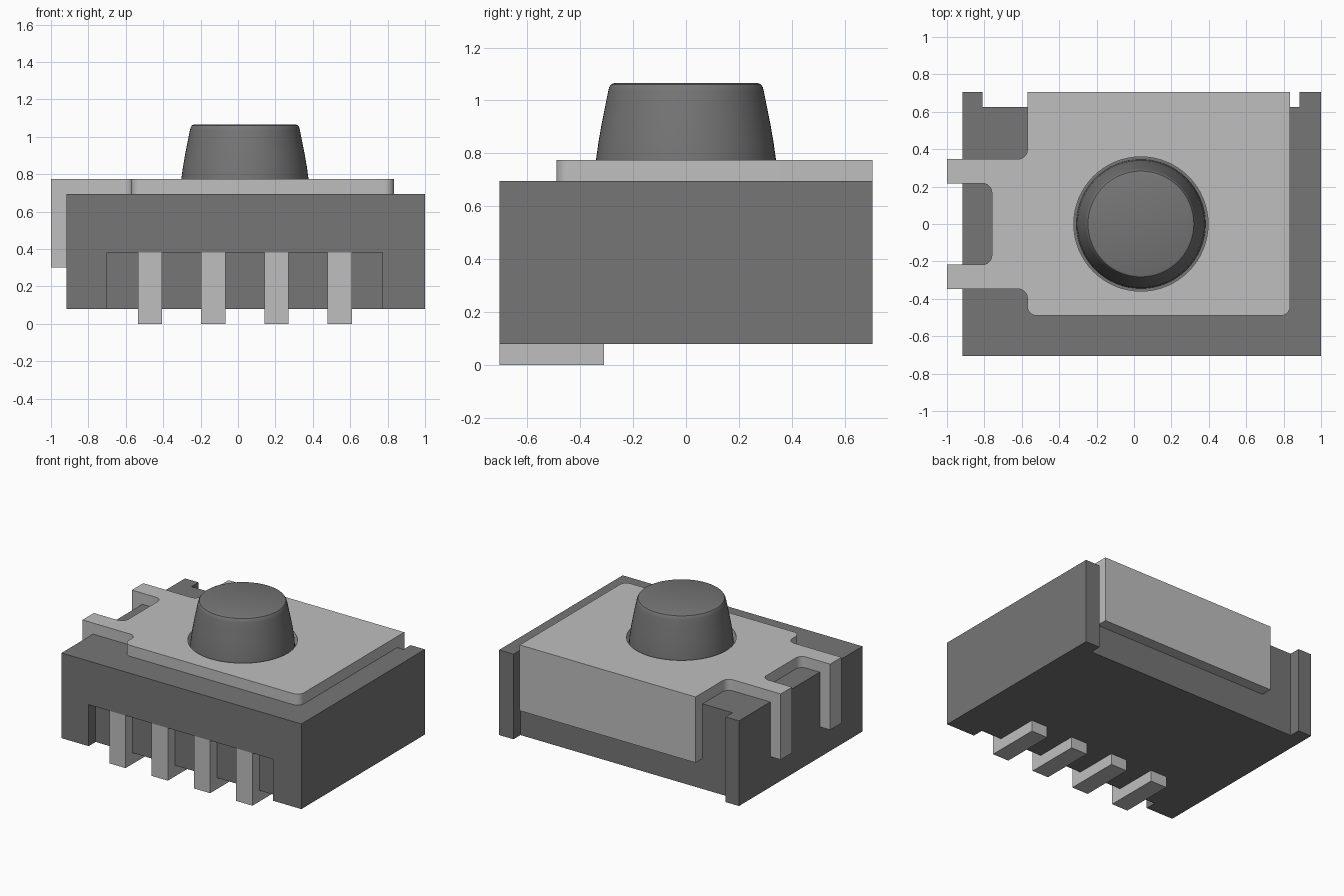
import bpy, bmesh
from math import radians
from mathutils import Vector, Matrix

cube = bpy.data.objects.get("Cube")
if cube:
    bpy.data.objects.remove(cube, do_unlink=True)


def material(name, value):
    m = bpy.data.materials.new(name)
    m.use_nodes = True
    color = (value, value, value, 1)
    m.diffuse_color = color
    m.node_tree.nodes["Principled BSDF"].inputs["Base Color"].default_value = color
    return m


DARK = material("dark grey plastic", 0.18)
METAL = material("light grey metal", 0.52)


def finish(name, bm, mat):
    bmesh.ops.recalc_face_normals(bm, faces=bm.faces)
    mesh = bpy.data.meshes.new(name)
    bm.to_mesh(mesh)
    bm.free()
    mesh.materials.append(mat)
    ob = bpy.data.objects.new(name, mesh)
    bpy.context.collection.objects.link(ob)
    return ob


def extrude(name, points, offset, mat):
    """Extrude a closed outline of 3D points along an offset."""
    bm = bmesh.new()
    face = bm.faces.new([bm.verts.new(p) for p in points])
    out = bmesh.ops.extrude_face_region(bm, geom=[face])
    moved = [g for g in out["geom"] if isinstance(g, bmesh.types.BMVert)]
    bmesh.ops.translate(bm, verts=moved, vec=offset)
    return finish(name, bm, mat)


def box(name, x, y, z, mat):
    outline = [(x[0], y[0], z[0]), (x[1], y[0], z[0]), (x[1], y[1], z[0]), (x[0], y[1], z[0])]
    return extrude(name, outline, (0, 0, z[1] - z[0]), mat)


def select_only(ob):
    bpy.ops.object.select_all(action="DESELECT")
    ob.select_set(True)
    bpy.context.view_layer.objects.active = ob


def combine(ob, other, operation):
    mod = ob.modifiers.new("combine", "BOOLEAN")
    mod.operation, mod.solver, mod.object = operation, "EXACT", other
    select_only(ob)
    bpy.ops.object.modifier_apply(modifier=mod.name)
    bpy.data.objects.remove(other, do_unlink=True)


def rounded(corners, z, steps=6):
    """Outline whose corners (x, y, radius) are filleted where radius > 0."""
    points = []
    for i, (x, y, r) in enumerate(corners):
        p = Vector((x, y, z))
        if not r:
            points.append(p)
            continue
        before = Vector((*corners[i - 1][:2], z))
        after = Vector((*corners[(i + 1) % len(corners)][:2], z))
        u, v = (before - p).normalized() * r, (after - p).normalized() * r
        center = p + u + v
        for k in range(steps + 1):
            turn = Matrix.Rotation(radians(90 * k / steps), 3, u.cross(v))
            points.append(center - turn.inverted() @ v)
    return points


def smooth(ob):
    select_only(ob)
    bpy.ops.object.shade_smooth_by_angle(angle=radians(30))


FRONT, BACK, WALL = -0.705, 0.705, 0.08
BASE, DECK, COVER = 0.08, 0.695, 0.775
BUTTON_X = 0.037

# Housing with a pin recess in front and a full-height recess behind
housing = box("housing", (-0.917, 1), (FRONT, BACK), (BASE, DECK), DARK)
combine(housing, box("pin_recess", (-0.7, 0.772), (-0.9, FRONT + WALL), (-0.1, 0.38), DARK), "DIFFERENCE")
combine(housing, box("back_recess", (-0.81, 0.885), (BACK - WALL, 0.9), (-0.1, 0.9), DARK), "DIFFERENCE")

# Metal cover plate with two side arms
left, right, arm, slot = -0.57, 0.835, 0.347, 0.217
outline = [
    (left, -0.49, 0.05), (right, -0.49, 0.05), (right, BACK, 0), (left, BACK, 0),
    (left, arm, 0.05), (-1, arm, 0), (-1, slot, 0), (-0.76, slot, 0.05),
    (-0.76, -slot, 0.05), (-1, -slot, 0), (-1, -arm, 0), (left, -arm, 0.05),
]
cover = extrude("cover_plate", rounded(outline, DECK), (0, 0, COVER - DECK), METAL)

# Bent-down skirt and arm ends
combine(cover, box("skirt", (left, right), (BACK - WALL, BACK), (0.3, COVER), METAL), "UNION")
for y in ((-arm, -slot), (slot, arm)):
    combine(cover, box("arm_end", (-1, -0.917), y, (0.3, COVER), METAL), "UNION")

# Round opening for the button
bm = bmesh.new()
bmesh.ops.create_cone(bm, cap_ends=True, segments=64, radius1=0.359, radius2=0.359, depth=0.4,
                      matrix=Matrix.Translation((BUTTON_X, 0, COVER)))
combine(cover, finish("opening", bm, METAL), "DIFFERENCE")
smooth(cover)

# Button, a turned profile of (radius, height)
profile = [(0, DECK), (0.345, DECK), (0.34, COVER), (0.331, 0.84), (0.319, 0.91), (0.305, 0.98),
           (0.294, 1.035), (0.29, 1.05), (0.283, 1.061), (0.27, 1.066), (0, 1.066)]
bm = bmesh.new()
verts = [bm.verts.new((r, 0, z)) for r, z in profile]
edges = [bm.edges.new(pair) for pair in zip(verts, verts[1:])]
bmesh.ops.spin(bm, geom=verts + edges, cent=(0, 0, 0), axis=(0, 0, 1), angle=radians(360), steps=64)
bmesh.ops.remove_doubles(bm, verts=bm.verts, dist=0.0005)
button = finish("button", bm, DARK)
button.location.x = BUTTON_X
smooth(button)

# Four L-shaped pins
for i in range(4):
    x = -0.535 + 0.338 * i
    side = [(FRONT, 0), (-0.31, 0), (-0.31, BASE), (FRONT + WALL, BASE), (FRONT + WALL, 0.38), (FRONT, 0.38)]
    extrude(f"pin_{i + 1}", [(x, y, z) for y, z in side], (0.13, 0, 0), METAL)
